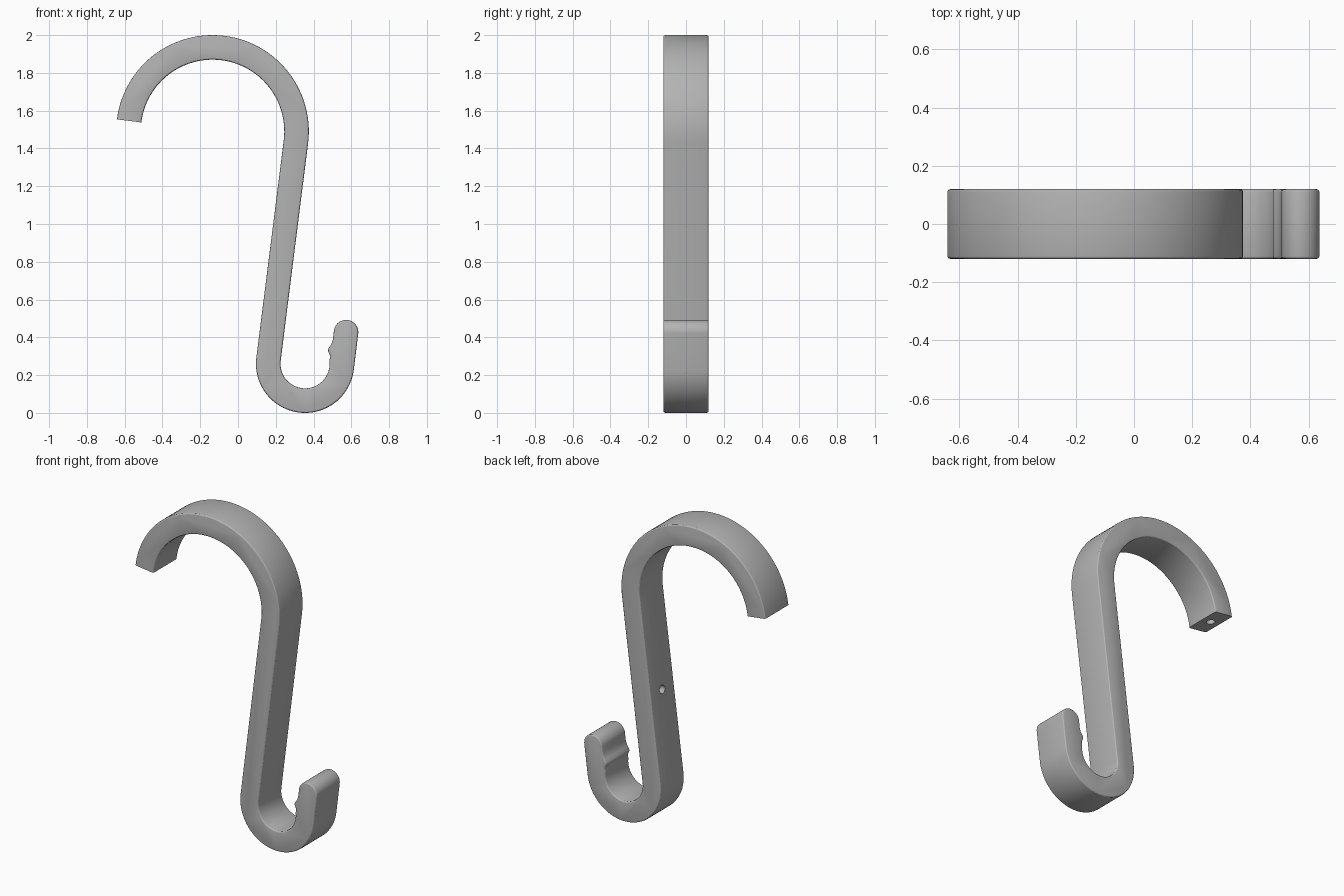
import bpy, bmesh, math
from mathutils import Vector

if "Cube" in bpy.data.objects:
    bpy.data.objects.remove(bpy.data.objects["Cube"])

HALF_DEPTH, HALF_WIDTH, FILLET = 0.12, 0.065, 0.011
TILT = math.radians(7.2)
BIG, BIG_R = (-0.135, 1.49), 0.445        # upper hook centre line
SMALL, SMALL_R = (0.355, 0.26), 0.195     # lower hook centre line
TIP = (0.572, 0.427)


def arc(centre, radius, start, end, n):
    """Points on an arc, angles in degrees from +x towards +z."""
    pts = []
    for i in range(n + 1):
        a = math.radians(start + (end - start) * i / n)
        pts.append((centre[0] + radius * math.cos(a), centre[1] + radius * math.sin(a)))
    return pts


t = math.degrees(TILT)
# Side profile: outer edge of upper hook, down the shaft, round the lower hook and back
profile = arc(BIG, BIG_R + HALF_WIDTH, 180 - t, -t, 56)
profile += arc(SMALL, SMALL_R - HALF_WIDTH, 180 - t, 368, 40)
# Retaining bump on the inner side of the lower hook
profile += [(0.487, 0.293), (0.487, 0.303), (0.483, 0.314), (0.478, 0.324), (0.477, 0.334),
            (0.480, 0.344), (0.489, 0.356), (0.497, 0.371), (0.502, 0.388), (0.505, 0.408)]
profile += arc(TIP, HALF_WIDTH, 180 - t, -t, 24)
profile += arc(SMALL, SMALL_R + HALF_WIDTH, -t, -180 - t, 48)
profile += arc(BIG, BIG_R - HALF_WIDTH, -t, 180 - t, 56)

grey = bpy.data.materials.new("grey")
grey.diffuse_color = (0.45, 0.45, 0.45, 1)
grey.use_nodes = True
grey.node_tree.nodes["Principled BSDF"].inputs["Base Color"].default_value = grey.diffuse_color

# Hook body: extruded profile
bm = bmesh.new()
front = bm.faces.new([bm.verts.new((x, -HALF_DEPTH, z)) for x, z in profile])
ext = bmesh.ops.extrude_face_region(bm, geom=[front], use_keep_orig=True)
bmesh.ops.translate(bm, vec=(0, 2 * HALF_DEPTH, 0),
                    verts=[g for g in ext["geom"] if isinstance(g, bmesh.types.BMVert)])
bmesh.ops.recalc_face_normals(bm, faces=bm.faces)

# Fillet both outlines, leaving the cut end of the upper hook square
end_dir = Vector((-math.sin(TILT), 0, -math.cos(TILT)))
rims = [e for e in bm.edges
        if any(abs(f.normal.y) > 0.9 for f in e.link_faces)
        and not any(f.normal.dot(end_dir) > 0.99 and f.calc_center_median().x < -0.5
                    for f in e.link_faces)]
bmesh.ops.bevel(bm, geom=rims, offset=FILLET, offset_type='OFFSET', segments=3,
                profile=0.5, affect='EDGES')
mesh = bpy.data.meshes.new("hook_body")
bm.to_mesh(mesh)
bm.free()
hook = bpy.data.objects.new("hook_body", mesh)
bpy.context.collection.objects.link(hook)
mesh.materials.append(grey)


def drill(name, point, direction, radius=0.026, depth=0.06):
    """Cut a blind round hole at a surface point, going along direction."""
    d = Vector(direction).normalized()
    bpy.ops.mesh.primitive_cylinder_add(
        vertices=24, radius=radius, depth=2 * depth, location=point,
        rotation=d.to_track_quat('Z', 'Y').to_euler())
    cutter = bpy.context.object
    cutter.name = name
    cutter.hide_render = True
    cutter.data.materials.append(grey)
    bpy.ops.object.select_all(action='DESELECT')
    bpy.context.view_layer.objects.active = hook
    hook.select_set(True)
    mod = hook.modifiers.new(name, 'BOOLEAN')
    mod.operation, mod.solver, mod.object = 'DIFFERENCE', 'EXACT', cutter
    bpy.ops.object.modifier_apply(modifier=name)
    bpy.data.objects.remove(cutter)


# Hole in the cut end and hole in the outer side of the shaft
end = arc(BIG, BIG_R, 180 - t, 180 - t, 1)[0]
drill("end_hole", (end[0], 0, end[1]), -end_dir)
drill("shaft_hole", (0.167, 0, 0.845), (math.cos(TILT), 0, -math.sin(TILT)))

bpy.ops.object.shade_smooth_by_angle(angle=math.radians(20))
